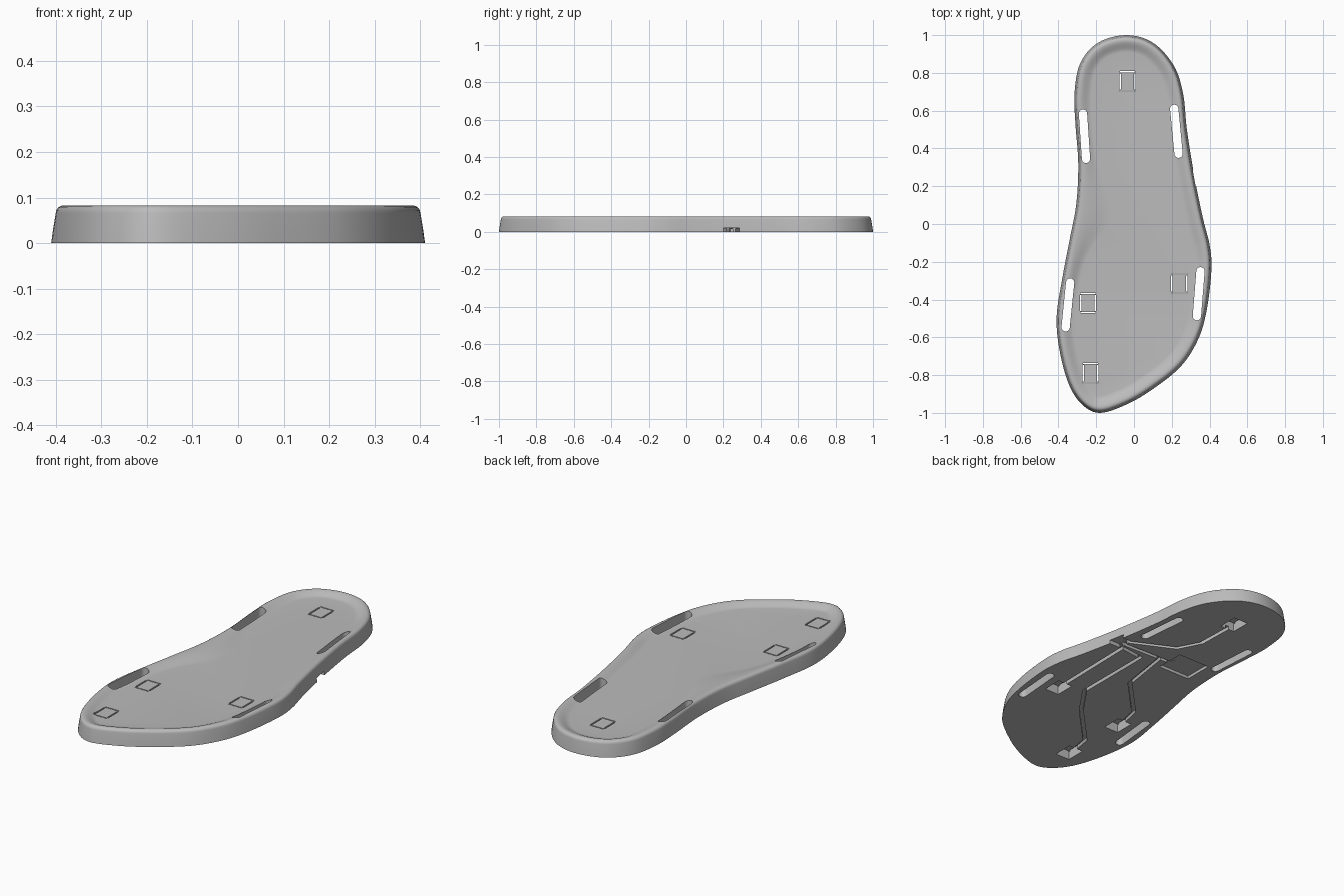
import bpy, bmesh, math
from mathutils import Vector

cube = bpy.data.objects.get("Cube")
if cube:
    bpy.data.objects.remove(cube, do_unlink=True)

grey = bpy.data.materials.new("plain grey")
grey.use_nodes = True
colour = (0.5, 0.5, 0.5, 1)
grey.diffuse_color = colour
grey.node_tree.nodes["Principled BSDF"].inputs["Base Color"].default_value = colour

# Footprint control points, clockwise from the heel
FOOT = [(-.04, 1), (.10, .96), (.21, .84), (.26, .69), (.28, .5), (.32, .25),
        (.365, .03), (.40, -.11), (.41, -.24), (.386, -.45), (.34, -.61),
        (.245, -.757), (.085, -.884), (-.05, -.96), (-.18, -1), (-.27, -.96),
        (-.34, -.86), (-.39, -.69), (-.41, -.5), (-.38, -.29), (-.34, -.08),
        (-.305, .11), (-.295, .32), (-.31, .53), (-.315, .69), (-.285, .85), (-.19, .96)]


def closed_spline(points, steps):
    """Smooth closed curve through the points."""
    p = [Vector(q) for q in points]
    n, out = len(p), []
    for i in range(n):
        a, b, c, d = p[i - 1], p[i], p[(i + 1) % n], p[(i + 2) % n]
        for s in range(steps):
            t = s / steps
            out.append(b + (c - a) * t / 2 + (a * 2 - b * 5 + c * 4 - d) * t**2 / 2
                       + (b * 3 - a - c * 3 + d) * t**3 / 2)
    return out


def mesh_object(name, bm):
    bmesh.ops.recalc_face_normals(bm, faces=bm.faces)
    mesh = bpy.data.meshes.new(name)
    bm.to_mesh(mesh)
    bm.free()
    mesh.materials.append(grey)
    obj = bpy.data.objects.new(name, mesh)
    bpy.context.collection.objects.link(obj)
    return obj


# Sole body: rings for the drafted wall, rounded rim and dished top
outline = closed_spline(FOOT, 6)
count = len(outline)
rings = [(0, 0), (.004, .03), (.01, .066)]
for k in range(1, 5):
    a = k / 4 * math.pi / 2
    rings.append((.01 + .018 * (1 - math.cos(a)), .066 + .017 * math.sin(a)))
DISH = 8
FLOOR = .064

bm = bmesh.new()
loops = []


def add_ring(inset_at, z):
    ring = []
    for i, p in enumerate(outline):
        tangent = (outline[(i + 1) % count] - outline[i - 1]).normalized()
        inward = Vector((tangent.y, -tangent.x))
        q = p + inward * inset_at(p)
        ring.append(bm.verts.new((q.x, q.y, z)))
    loops.append(ring)


def floor_inset(p):
    # The arch support widens the slope on the inner side
    arch = .10 * math.exp(-((p.y - .08) / .18) ** 2) if p.x < 0 else 0
    return .09 + arch


for inset, z in rings:
    add_ring(lambda p: inset, z)
rim_inset, rim_z = rings[-1]
for k in range(1, DISH + 1):
    t = k / DISH
    ease = t * t * (3 - 2 * t)
    add_ring(lambda p: rim_inset + (floor_inset(p) - rim_inset) * t,
             rim_z + (FLOOR - rim_z) * ease)
for lower, upper in zip(loops, loops[1:]):
    for i in range(count):
        j = (i + 1) % count
        bm.faces.new((lower[i], lower[j], upper[j], upper[i]))
bm.faces.new(loops[0])
bm.faces.new(loops[-1])
sole = mesh_object("insole", bm)


def cut(profile, z0, z1):
    """Subtract an upright prism from the sole."""
    b = bmesh.new()
    low = [b.verts.new((x, y, z0)) for x, y in profile]
    high = [b.verts.new((x, y, z1)) for x, y in profile]
    b.faces.new(low)
    b.faces.new(high)
    for i in range(len(low)):
        j = (i + 1) % len(low)
        b.faces.new((low[i], low[j], high[j], high[i]))
    cutter = mesh_object("cutter", b)
    cutter.hide_render = True
    mod = sole.modifiers.new("cut", 'BOOLEAN')
    mod.operation, mod.solver, mod.object = 'DIFFERENCE', 'EXACT', cutter
    bpy.context.view_layer.objects.active = sole
    bpy.ops.object.modifier_apply(modifier=mod.name)
    mesh = cutter.data
    bpy.data.objects.remove(cutter)
    bpy.data.meshes.remove(mesh)


def box(cx, cy, w, d):
    return [(cx - w / 2, cy - d / 2), (cx + w / 2, cy - d / 2),
            (cx + w / 2, cy + d / 2), (cx - w / 2, cy + d / 2)]


def capsule(a, b, width, segments):
    a, b = Vector(a), Vector(b)
    start = math.atan2(b.y - a.y, b.x - a.x) - math.pi / 2
    pts = []
    for centre, offset in ((b, 0), (a, math.pi)):
        for k in range(segments + 1):
            t = start + offset + math.pi * k / segments
            pts.append((centre.x + math.cos(t) * width / 2,
                        centre.y + math.sin(t) * width / 2))
    return pts


# Strap slots through the edges
for a, b in [((-.27, .585), (-.254, .345)), ((.213, .61), (.236, .372)),
             ((-.338, -.31), (-.362, -.547)), ((.352, -.25), (.333, -.488))]:
    cut(capsule(a, b, .044, 10), -.1, .2)

# Sensor pockets below, with four narrow slits through to the top
for x, y in [(-.035, .755), (.24, -.315), (-.243, -.418), (-.23, -.79)]:
    cut(box(x, y, .086, .108), -.1, .045)
    for side in (-1, 1):
        cut(box(x + side * .039, y, .008, .086), -.1, .2)
        cut(box(x, y + side * .051, .08, .006), -.1, .2)

# Cable channels in the underside
CHANNELS = [
    [(.27, .27), (.036, .384), (-.028, .507), (-.035, .73)],
    [(.25, .22), (.24, -.29)],
    [(.27, .21), (.117, .19), (.117, -.253), (0, -.42), (-.21, -.64), (-.23, -.76)],
    [(.27, .24), (-.05, .25)],
    [(.035, .245), (-.01, -.045), (-.216, -.26), (-.243, -.39)],
]
for n, path in enumerate(CHANNELS):
    for m, (a, b) in enumerate(zip(path, path[1:])):
        cut(capsule(a, b, .02, 4), -.1, .018 + n * .0004 + m * .0001)

# Cable exit at the edge and the shallow battery recess
cut(box(.36, .243, .2, .086), -.1, .021)
cut(box(-.115, .26, .19, .16), -.1, .016)

bpy.ops.object.select_all(action='DESELECT')
sole.select_set(True)
bpy.context.view_layer.objects.active = sole
bpy.ops.object.shade_smooth_by_angle(angle=math.radians(32))
